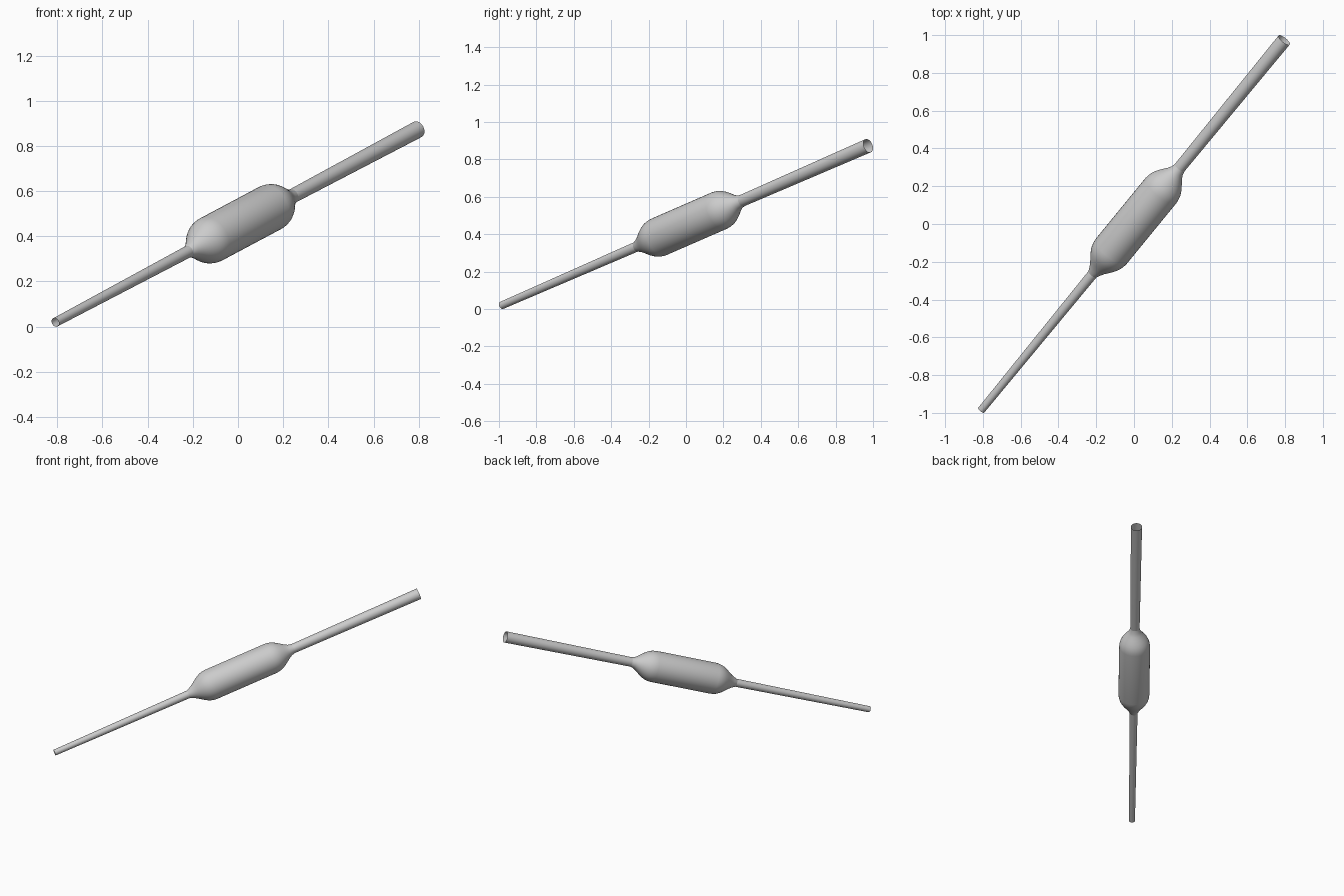
import bpy, bmesh
from math import cos, sin, pi
from mathutils import Vector

if "Cube" in bpy.data.objects:
    bpy.data.objects.remove(bpy.data.objects["Cube"])

# Tilted centre line of the whole model
LOW = Vector((-0.809, -0.986, 0.019))
HIGH = Vector((0.795, 0.974, 0.873))
AXIS = (HIGH - LOW).normalized()
MID = (LOW + HIGH) / 2
HALF = (HIGH - LOW).length / 2
SEGMENTS = 40


def lathe(name, profile):
    """Open surface of revolution; profile = (distance along axis, radius)."""
    bm = bmesh.new()
    rings = [[bm.verts.new((r * cos(2 * pi * i / SEGMENTS),
                            r * sin(2 * pi * i / SEGMENTS), t))
              for i in range(SEGMENTS)] for t, r in profile]
    for a, b in zip(rings, rings[1:]):
        for i in range(SEGMENTS):
            j = (i + 1) % SEGMENTS
            bm.faces.new((a[i], a[j], b[j], b[i]))
    mesh = bpy.data.meshes.new(name)
    bm.to_mesh(mesh)
    bm.free()
    mesh.shade_smooth()
    obj = bpy.data.objects.new(name, mesh)
    bpy.context.collection.objects.link(obj)
    obj.rotation_mode = 'QUATERNION'
    obj.rotation_quaternion = AXIS.to_track_quat('Z', 'Y')
    obj.location = MID
    return obj


def tube_radius(t):
    """The tubes taper steadily from the wide upper end to the thin lower end."""
    return 0.0205 + (0.038 - 0.0205) * (t + HALF) / (2 * HALF)


# Bulb: straight barrel with a rounded, S-curved shoulder at both ends
centre, end = 0.03, 0.385
shoulder = [(0.22, 0.1055), (0.24, 0.103), (0.26, 0.098), (0.28, 0.089),
            (0.30, 0.077), (0.32, 0.063), (0.34, 0.049), (0.36, 0.038)]
low_end, high_end = centre - end, centre + end
profile = [(low_end, tube_radius(low_end))]
profile += [(centre - d, r) for d, r in reversed(shoulder)]
profile += [(centre + d, r) for d, r in shoulder]
profile += [(high_end, tube_radius(high_end))]
lathe("bulb", profile)

# Open-ended tubes
for name, start, stop in (("lower_tube", -HALF, low_end),
                          ("upper_tube", high_end, HALF)):
    lathe(name, [(t, tube_radius(t)) for t in (start, stop)])
